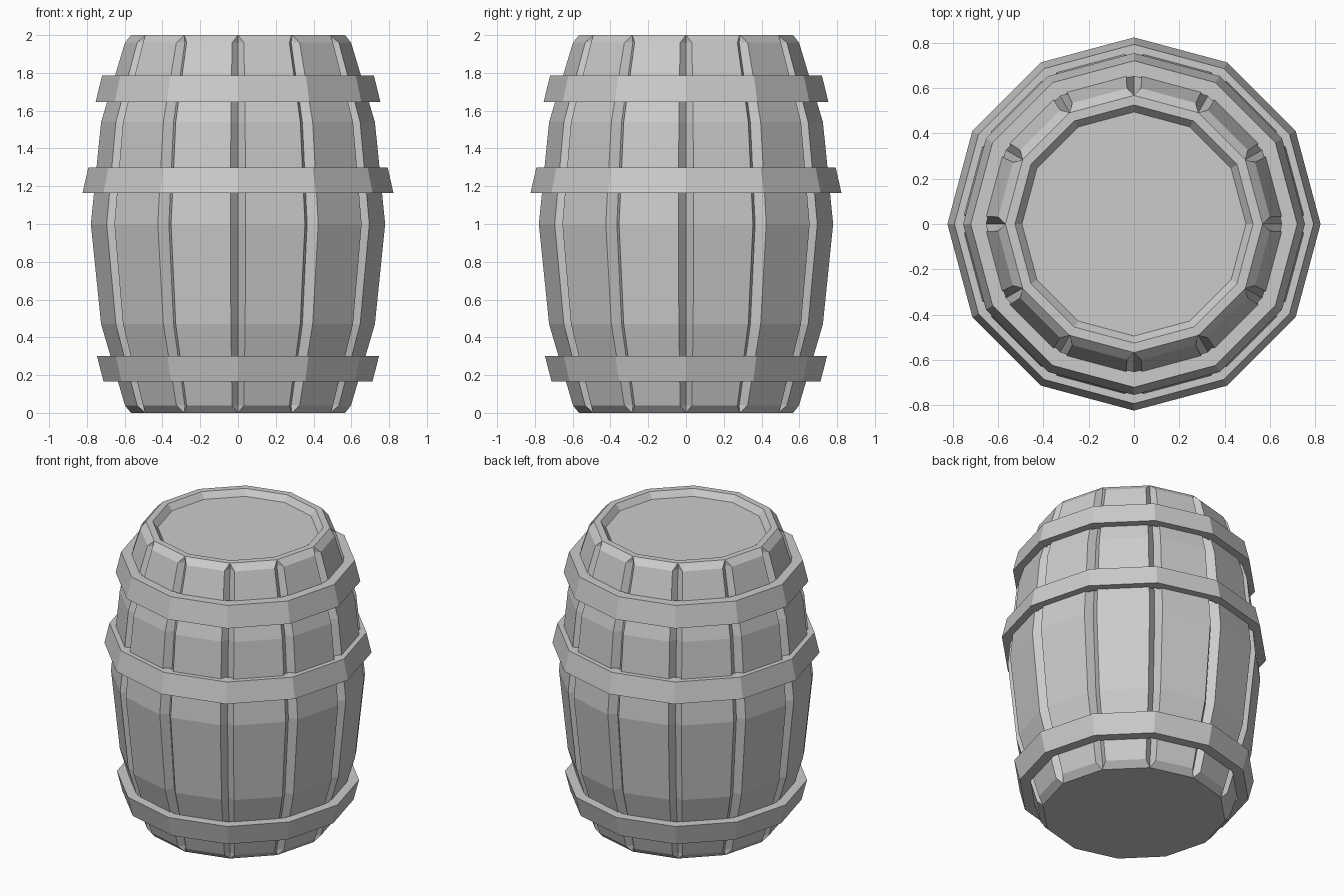
import bpy, bmesh
from math import cos, sin, pi
from mathutils import Vector

if "Cube" in bpy.data.objects:
    bpy.data.objects.remove(bpy.data.objects["Cube"])

SIDES = 12


def corner(k, r, z):
    a = 2 * pi * k / SIDES
    return Vector((r * cos(a), r * sin(a), z))


def finish(bm, name):
    bmesh.ops.remove_doubles(bm, verts=bm.verts, dist=0.0005)
    bmesh.ops.recalc_face_normals(bm, faces=bm.faces)
    mesh = bpy.data.meshes.new(name)
    bm.to_mesh(mesh)
    bm.free()
    obj = bpy.data.objects.new(name, mesh)
    bpy.context.collection.objects.link(obj)
    return obj


def bridge(bm, lower, upper):
    n = len(lower)
    for i in range(n):
        j = (i + 1) % n
        bm.faces.new((lower[i], lower[j], upper[j], upper[i]))


def stave_ring(bm, z, r, groove_r, f):
    """Twelve flat staves with a V groove at every corner (f = 0 closes it)."""
    pts = []
    for k in range(SIDES):
        a, b = corner(k, r, z), corner(k + 1, r, z)
        pts += [corner(k, groove_r, z), a.lerp(b, f), b.lerp(a, f)]
    return [bm.verts.new(p) for p in pts]


# Barrel body: z, corner radius, groove radius, groove width fraction
profile = [
    (0.00, 0.567, 0.567, 0),
    (0.04, 0.607, 0.563, 0.103),
    (0.47, 0.735, 0.682, 0.103),
    (1.00, 0.790, 0.732, 0.103),
    (1.54, 0.735, 0.682, 0.103),
    (1.96, 0.607, 0.563, 0.103),
    (2.00, 0.567, 0.567, 0),
    (2.00, 0.525, 0.525, 0),      # rim
    (1.96, 0.494, 0.494, 0),      # recessed lid edge
]
bm = bmesh.new()
rings = [stave_ring(bm, *p) for p in profile]
for lo, hi in zip(rings, rings[1:]):
    bridge(bm, lo, hi)
bm.faces.new(rings[0][::-1])      # bottom
bm.faces.new(rings[-1])           # lid
finish(bm, "barrel_body")


# Hoops: tapered 12-sided bands
def hoop(name, z0, r0, z1, r1, thick=0.068):
    bm = bmesh.new()
    section = [(r0, z0), (r1, z1), (r1 - thick, z1), (r0 - thick, z0)]
    loops = [[bm.verts.new(corner(k, r, z)) for k in range(SIDES)]
             for r, z in section]
    for i in range(4):
        bridge(bm, loops[i], loops[(i + 1) % 4])
    finish(bm, name)


hoop("lower_hoop", 0.165, 0.712, 0.30, 0.746)
hoop("middle_hoop", 1.165, 0.823, 1.30, 0.792)
hoop("upper_hoop", 1.645, 0.754, 1.785, 0.720)
